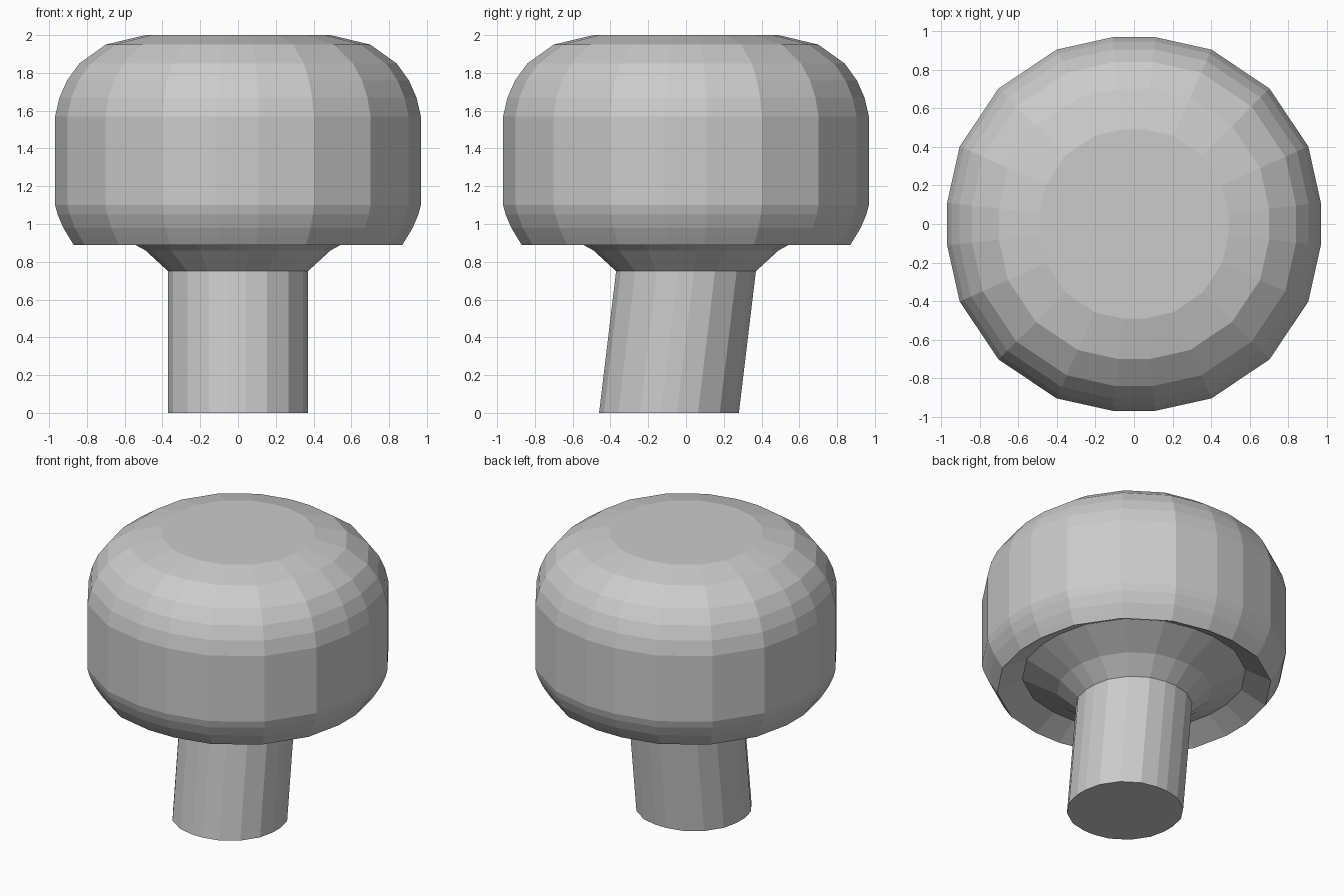
import bpy
import bmesh

if "Cube" in bpy.data.objects:
    bpy.data.objects.remove(bpy.data.objects["Cube"])

# Rounded 20-sided outline: one quadrant, turned four times (unit half-width)
QUADRANT = [(1.0, 0.114), (0.933, 0.415), (0.725, 0.725), (0.415, 0.933), (0.114, 1.0)]
OUTLINE = []
for turn in range(4):
    for x, y in QUADRANT:
        for _ in range(turn):
            x, y = -y, x
        OUTLINE.append((x, y))


def loft(name, profile, cap_first=False, cap_last=False):
    """Skin the outline along (half-width, z, y offset) stations, top to bottom."""
    bm = bmesh.new()
    rings = [[bm.verts.new((x * r, y * r + dy, z)) for x, y in OUTLINE]
             for r, z, dy in profile]
    n = len(OUTLINE)
    for a, b in zip(rings, rings[1:]):
        for i in range(n):
            j = (i + 1) % n
            bm.faces.new((a[i], b[i], b[j], a[j]))
    if cap_first:
        bm.faces.new(rings[0])
    if cap_last:
        bm.faces.new(rings[-1][::-1])
    mesh = bpy.data.meshes.new(name)
    bm.to_mesh(mesh)
    bm.free()
    obj = bpy.data.objects.new(name, mesh)
    bpy.context.collection.objects.link(obj)
    return obj


# Domed head, with its rim turned in underneath
loft("knob_head", [
    (0.49, 2.00, 0), (0.70, 1.95, 0), (0.84, 1.85, 0), (0.905, 1.76, 0),
    (0.945, 1.67, 0), (0.968, 1.57, 0), (0.968, 1.10, 0), (0.955, 1.05, 0),
    (0.925, 0.98, 0), (0.895, 0.93, 0), (0.87, 0.89, 0), (0.71, 0.98, 0),
], cap_first=True)

# Flared neck running into the slanted stem
loft("stem", [
    (0.71, 0.98, 0), (0.49, 0.86, 0), (0.37, 0.75, 0), (0.37, 0.0, -0.09),
], cap_last=True)
